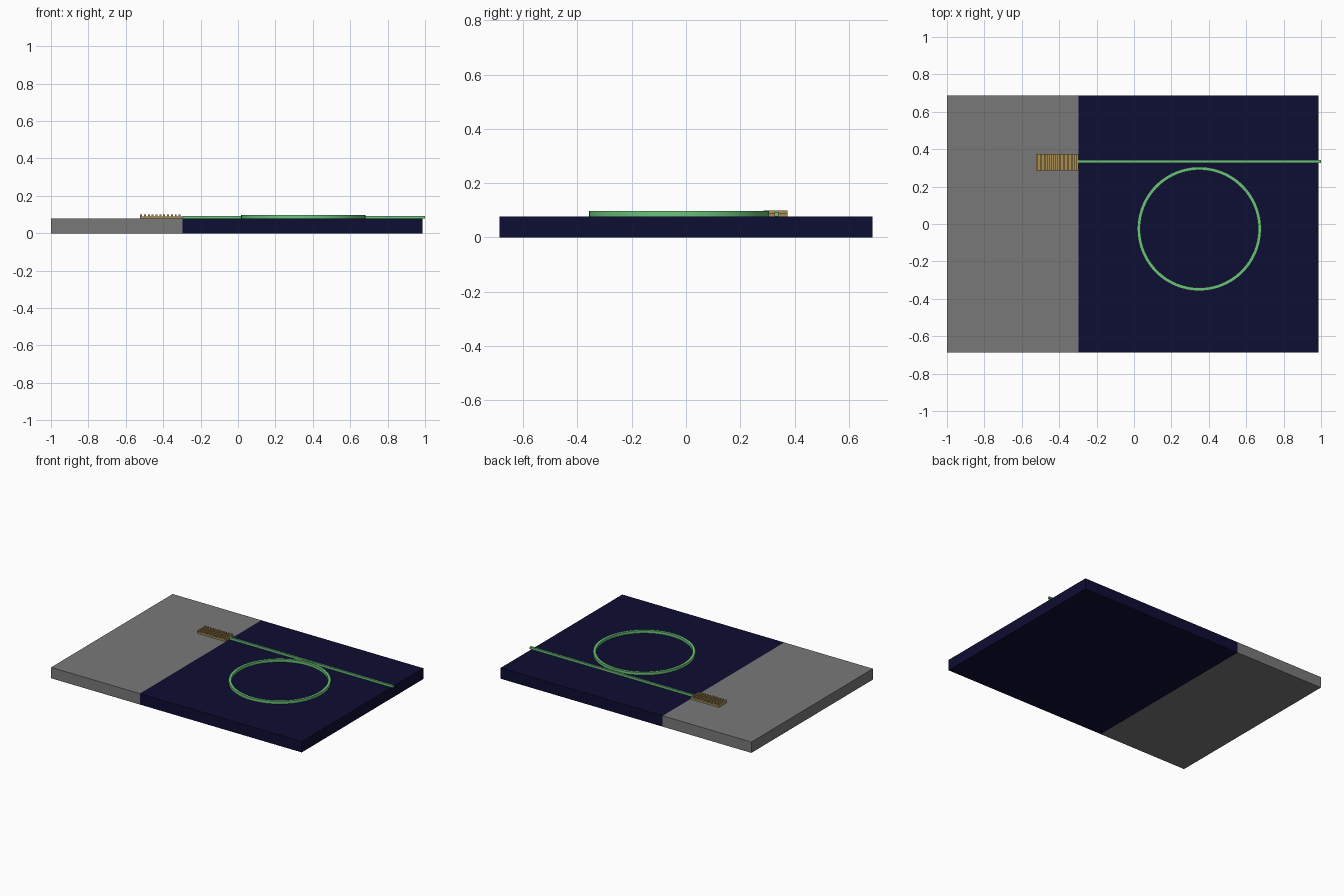
import bpy, bmesh, math

if "Cube" in bpy.data.objects:
    bpy.data.objects.remove(bpy.data.objects["Cube"])

def material(name, rgb):
    m = bpy.data.materials.new(name)
    m.diffuse_color = (*rgb, 1)
    m.use_nodes = True
    m.node_tree.nodes["Principled BSDF"].inputs["Base Color"].default_value = m.diffuse_color
    return m

GREY = material("grey", (0.19, 0.19, 0.19))
NAVY = material("navy", (0.004, 0.004, 0.033))
GREEN = material("green", (0.15, 0.55, 0.2))
GOLD = material("gold", (0.40, 0.27, 0.09))

def prism(name, points, axis, lo, hi, mats):
    """Extrude a closed 2D outline along y or z."""
    bm = bmesh.new()
    place = (lambda a, b: (a, lo, b)) if axis == 'Y' else (lambda a, b: (a, b, lo))
    face = bm.faces.new([bm.verts.new(place(a, b)) for a, b in points])
    new = bmesh.ops.extrude_face_region(bm, geom=[face])["geom"]
    step = (0, hi - lo, 0) if axis == 'Y' else (0, 0, hi - lo)
    bmesh.ops.translate(bm, vec=step, verts=[v for v in new if isinstance(v, bmesh.types.BMVert)])
    bmesh.ops.recalc_face_normals(bm, faces=bm.faces)
    return finish(name, bm, mats)

def finish(name, bm, mats):
    me = bpy.data.meshes.new(name)
    bm.to_mesh(me)
    bm.free()
    for m in mats:
        me.materials.append(m)
    ob = bpy.data.objects.new(name, me)
    bpy.context.collection.objects.link(ob)
    return ob

def rect(x0, x1, y0, y1):
    return [(x0, y0), (x1, y0), (x1, y1), (x0, y1)]

TOP, SPLIT, GUIDE_Y = 0.078, -0.297, 0.334

# Substrate: one slab, cut at the split and coloured by side
slab = prism("substrate", rect(-1, 0.987, -0.688, 0.688), 'Z', 0, TOP, [GREY, NAVY])
bm = bmesh.new()
bm.from_mesh(slab.data)
bmesh.ops.bisect_plane(bm, geom=bm.verts[:] + bm.edges[:] + bm.faces[:],
                       plane_co=(SPLIT, 0, 0), plane_no=(1, 0, 0))
for f in bm.faces:
    f.material_index = int(f.calc_center_median().x > SPLIT)
bm.to_mesh(slab.data)
bm.free()

# Straight waveguide, overhanging the right edge slightly
prism("waveguide", rect(SPLIT, 1.0, GUIDE_Y - 0.007, GUIDE_Y + 0.007), 'Z', TOP, 0.093, [GREEN])

# Ring resonator
N, CX, CY = 96, 0.349, -0.026
bm = bmesh.new()
profile = [(0.314, TOP), (0.332, TOP), (0.332, 0.097), (0.314, 0.097)]
loops = []
for i in range(N):
    a = 2 * math.pi * i / N
    loops.append([bm.verts.new((CX + r * math.cos(a), CY + r * math.sin(a), z)) for r, z in profile])
for i in range(N):
    p, q = loops[i], loops[(i + 1) % N]
    for j in range(4):
        k = (j + 1) % 4
        bm.faces.new((p[j], q[j], q[k], p[k]))
bmesh.ops.recalc_face_normals(bm, faces=bm.faces)
ring = finish("ring_resonator", bm, [GREEN])
bpy.context.view_layer.objects.active = ring
ring.select_set(True)
bpy.ops.object.shade_smooth_by_angle(angle=math.radians(30))

# Grating coupler: comb profile with evenly spaced rectangular teeth
TEETH, X0 = 11, -0.523
pitch = (SPLIT - X0) / TEETH
outline = [(SPLIT, TOP), (X0, TOP)]
for i in range(TEETH):
    x = X0 + i * pitch
    m = x + pitch * 0.5
    outline += [(x, 0.09 if i else 0.1), (x, 0.1), (m, 0.1), (m, 0.09)][0 if i else 1:]
outline.append((SPLIT, 0.09))
prism("grating_coupler", outline, 'Y', 0.286, 0.374, [GOLD])
